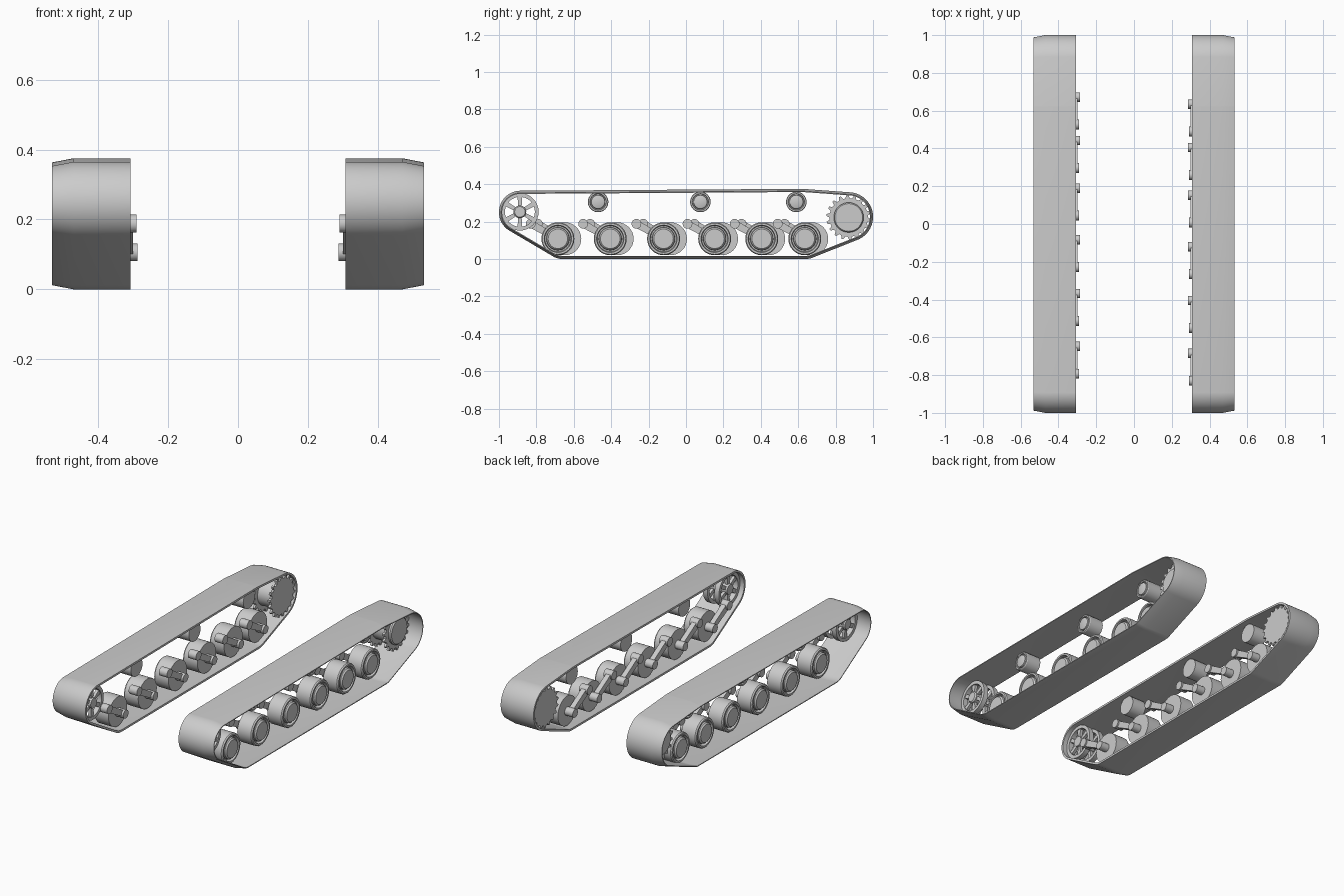
import bpy, bmesh
from math import sin, cos, pi, tau, atan2, hypot, radians

cube = bpy.data.objects.get("Cube")
if cube:
    bpy.data.objects.remove(cube)

GREY = 0.6
mat = bpy.data.materials.new("plain_grey")
mat.use_nodes = True
mat.diffuse_color = (GREY, GREY, GREY, 1)
mat.node_tree.nodes["Principled BSDF"].inputs["Base Color"].default_value = (GREY, GREY, GREY, 1)


def finish(bm, name):
    bmesh.ops.recalc_face_normals(bm, faces=bm.faces)
    mesh = bpy.data.meshes.new(name)
    bm.to_mesh(mesh)
    bm.free()
    obj = bpy.data.objects.new(name, mesh)
    bpy.context.collection.objects.link(obj)
    mesh.materials.append(mat)
    bpy.ops.object.select_all(action="DESELECT")
    bpy.context.view_layer.objects.active = obj
    obj.select_set(True)
    bpy.ops.object.shade_smooth_by_angle(angle=radians(30))
    return obj


def add_loft(bm, loops, closed=False):
    """Skin rings of points; either cap both ends or join last to first."""
    rings = [[bm.verts.new(p) for p in loop] for loop in loops]
    n = len(rings[0])
    pairs = list(zip(rings, rings[1:]))
    if closed:
        pairs.append((rings[-1], rings[0]))
    else:
        bm.faces.new(rings[0])
        bm.faces.new(rings[-1])
    for a, b in pairs:
        for i in range(n):
            j = (i + 1) % n
            bm.faces.new((a[i], a[j], b[j], b[i]))


def add_lathe(bm, side, y, z, profile, closed=False, steps=32):
    """Turn (x, radius) points around an axle along x."""
    add_loft(bm, [[(side * x, y + r * cos(k * tau / steps), z + r * sin(k * tau / steps))
                   for k in range(steps)] for x, r in profile], closed)


def add_bar(bm, side, x0, x1, start, end, w0, w1):
    """Flat tapered bar between two (y, z) points."""
    dy, dz = end[0] - start[0], end[1] - start[1]
    length = hypot(dy, dz)
    ny, nz = -dz / length, dy / length
    outline = [(start, w0), (end, w1), (end, -w1), (start, -w0)]
    add_loft(bm, [[(side * x, p[0] + ny * w, p[1] + nz * w) for p, w in outline]
                  for x in (x0, x1)])


# Circles (y, z, radius) that the belt wraps around
WRAP = [(-.885, .25, .115), (-.66, .1, .1), (.64, .1, .1),
        (.868, .225, .132), (.62, .275, .1), (-.55, .275, .1)]


def belt_loop(x, inset, steps=96):
    points = []
    for k in range(steps):
        c, s = cos(k * tau / steps), sin(k * tau / steps)
        y, z, r = max(WRAP, key=lambda w: w[0] * c + w[1] * s + w[2])
        points.append((x, y + (r - inset) * c, z + (r - inset) * s))
    return points


def make_track(side, tag):
    bm = bmesh.new()
    section = [(.307, 0), (.47, 0), (.532, .012), (.532, .017), (.47, .012), (.307, .012)]
    add_loft(bm, [belt_loop(side * x, d) for x, d in section], closed=True)
    finish(bm, tag + "_track_belt")


def make_road_wheel(side, tag, y, number):
    bm = bmesh.new()
    add_lathe(bm, side, y, .108, [(.34, .088), (.43, .088), (.437, .083), (.437, .073),
                                  (.415, .069), (.415, .062), (.435, .06), (.443, .052)])
    finish(bm, f"{tag}_road_wheel_{number}")
    # Swing arm from the hull pivot down to the wheel axle
    bm = bmesh.new()
    pivot, axle = (y - .145, .188), (y, .106)
    add_lathe(bm, side, *axle, [(.287, .025), (.345, .025)], steps=20)
    add_lathe(bm, side, *pivot, [(.291, .026), (.345, .026)], steps=20)
    add_bar(bm, side, .3, .33, pivot, axle, .02, .016)
    finish(bm, f"{tag}_swing_arm_{number}")


def make_return_roller(side, tag, y, number):
    bm = bmesh.new()
    add_lathe(bm, side, y, .305, [(.34, .055), (.43, .055), (.435, .052), (.435, .044),
                                  (.425, .042), (.425, .038), (.437, .036), (.44, .03)])
    finish(bm, f"{tag}_return_roller_{number}")


def make_sprocket(side, tag, y=.87, z=.222, teeth=18):
    bm = bmesh.new()
    add_lathe(bm, side, y, z, [(.318, .075), (.45, .08), (.457, .074)])
    # Two toothed plates
    for x in (.316, .425):
        rim = []
        for t in range(teeth):
            for part, r in ((0, .103), (.35, .103), (.55, .12), (.8, .12)):
                a = (t + part) * tau / teeth
                rim.append((y + r * cos(a), z + r * sin(a)))
        add_loft(bm, [[(side * px, *p) for p in rim] for px in (x, x + .014)])
    finish(bm, tag + "_drive_sprocket")


def make_idler(side, tag, y=-.888, z=.252, spokes=6):
    bm = bmesh.new()
    add_lathe(bm, side, y, z, [(.33, .03), (.44, .034), (.448, .028)])
    # Two spoked rims sharing one hub
    for x in (.335, .41):
        add_lathe(bm, side, y, z, [(x, .1), (x + .03, .1), (x + .03, .08), (x, .08)], closed=True)
        for k in range(spokes):
            a = k * tau / spokes + pi / 6
            inner = (y + .025 * cos(a), z + .025 * sin(a))
            outer = (y + .085 * cos(a), z + .085 * sin(a))
            add_bar(bm, side, x + .006, x + .024, inner, outer, .009, .013)
    finish(bm, tag + "_idler_wheel")


# The right-hand axles sit slightly further back than the left-hand ones
for side, tag, shift in ((1, "left", 0), (-1, "right", .037)):
    make_track(side, tag)
    make_sprocket(side, tag)
    make_idler(side, tag)
    for i, y in enumerate((-.685, -.405, -.12, .153, .405, .635)):
        make_road_wheel(side, tag, y + shift, i + 1)
    for i, y in enumerate((-.47, .077, .59)):
        make_return_roller(side, tag, y, i + 1)
